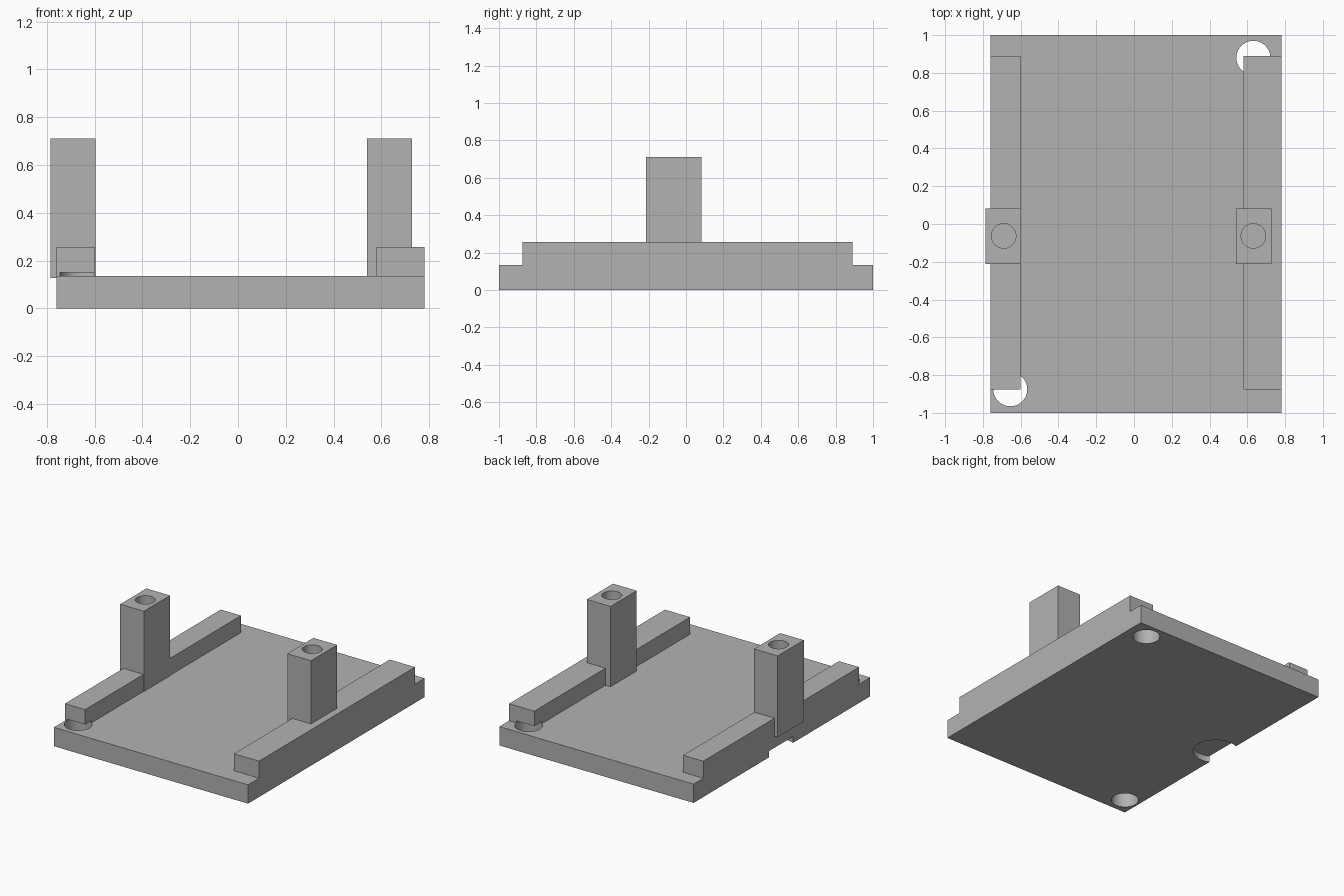
import bpy

if "Cube" in bpy.data.objects:
    bpy.data.objects.remove(bpy.data.objects["Cube"])

gray = bpy.data.materials.new("light_gray")
gray.diffuse_color = (0.448, 0.448, 0.448, 1)
gray.use_nodes = True
gray.node_tree.nodes["Principled BSDF"].inputs["Base Color"].default_value = gray.diffuse_color


def box(name, x0, x1, y0, y1, z0, z1):
    bpy.ops.mesh.primitive_cube_add(size=1, location=((x0 + x1) / 2, (y0 + y1) / 2, (z0 + z1) / 2))
    ob = bpy.context.object
    ob.name = name
    ob.scale = (x1 - x0, y1 - y0, z1 - z0)
    bpy.ops.object.transform_apply(location=True, rotation=False, scale=True)
    ob.data.materials.append(gray)
    return ob


def cylinder(name, x, y, r, z0, z1):
    bpy.ops.mesh.primitive_cylinder_add(vertices=48, radius=r, depth=z1 - z0, location=(x, y, (z0 + z1) / 2))
    ob = bpy.context.object
    ob.name = name
    ob.data.materials.append(gray)
    ob.hide_render = True
    ob.hide_set(True)
    return ob


def boolean(target, tool, operation):
    mod = target.modifiers.new(tool.name, 'BOOLEAN')
    mod.operation = operation
    mod.solver = 'EXACT'
    mod.object = tool


# Base plate
base = box("base_plate", -0.76, 0.78, -1, 1, 0, 0.135)

# Side rails and posts, joined to the plate
parts = [
    box("left_rail", -0.76, -0.60, -0.875, 0.89, 0.10, 0.257),
    box("right_rail", 0.58, 0.78, -0.875, 0.89, 0.10, 0.257),
    box("left_post", -0.785, -0.597, -0.213, 0.083, 0.127, 0.71),
    box("right_post", 0.54, 0.728, -0.213, 0.083, 0.10, 0.71),
]
for p in parts:
    boolean(base, p, 'UNION')

# Corner holes, post bores and the underside notch
cutters = [
    cylinder("front_corner_hole", -0.655, -0.875, 0.09, -0.1, 0.15),
    cylinder("back_corner_hole", 0.632, 0.88, 0.09, -0.1, 0.15),
    cylinder("left_post_bore", -0.69, -0.063, 0.065, 0.40, 0.8),
    cylinder("right_post_bore", 0.632, -0.063, 0.065, 0.40, 0.8),
    cylinder("underside_notch", -0.70, 0.01, 0.15, -0.1, 0.045),
]
for c in cutters:
    boolean(base, c, 'DIFFERENCE')

# Apply the cuts and remove the helpers
bpy.ops.object.select_all(action='DESELECT')
bpy.context.view_layer.objects.active = base
base.select_set(True)
for mod in list(base.modifiers):
    bpy.ops.object.modifier_apply(modifier=mod.name)
for ob in parts + cutters:
    bpy.data.objects.remove(ob)
base.name = "bracket_plate"
base.data.materials.clear()
base.data.materials.append(gray)
for poly in base.data.polygons:
    poly.material_index = 0
bpy.ops.object.shade_smooth_by_angle(angle=0.5)
